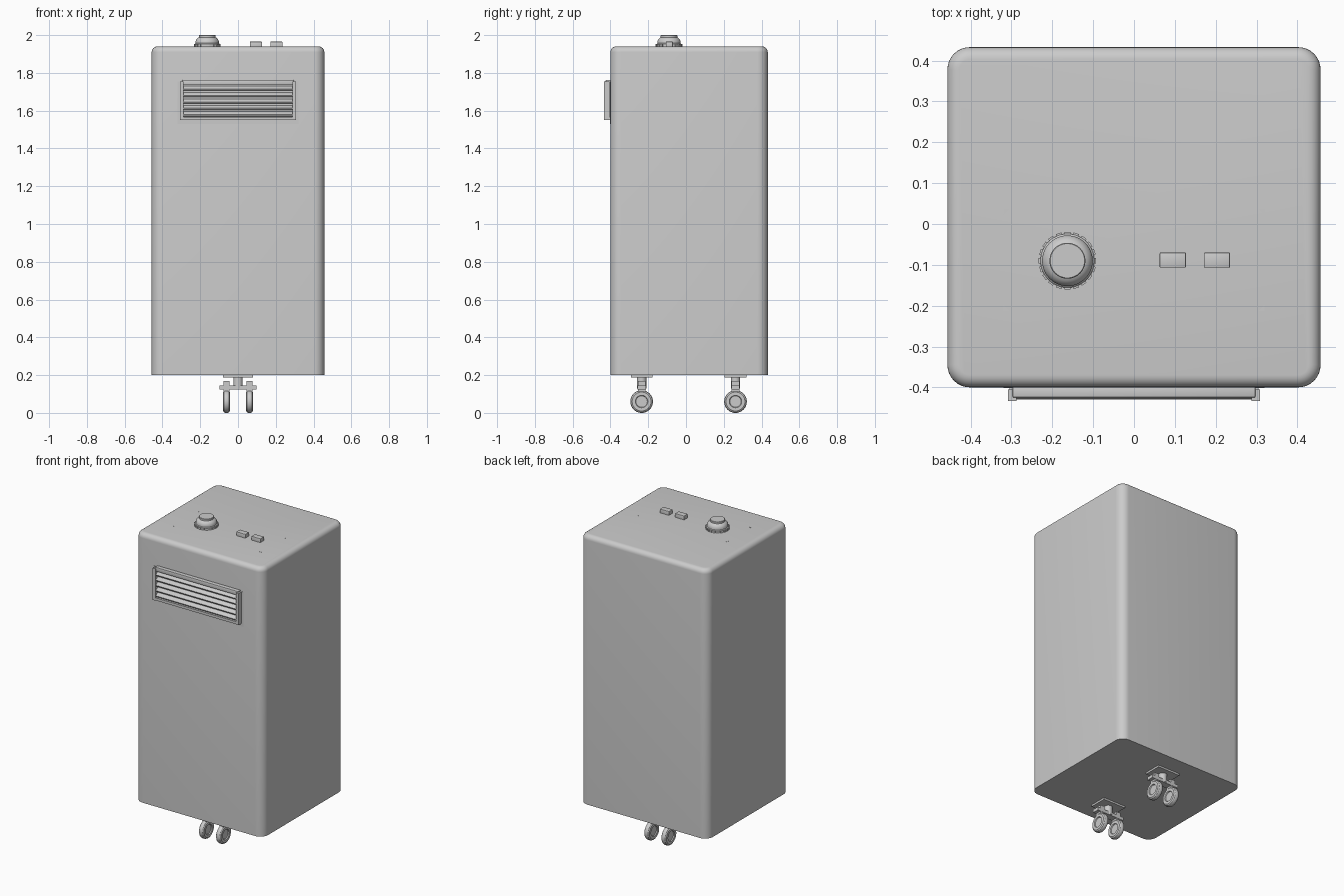
import bpy, bmesh, math
from mathutils import Matrix, Vector

if "Cube" in bpy.data.objects:
    bpy.data.objects.remove(bpy.data.objects["Cube"])


def finish(bm, name, smooth=30):
    bmesh.ops.recalc_face_normals(bm, faces=bm.faces[:])
    me = bpy.data.meshes.new(name)
    bm.to_mesh(me)
    bm.free()
    me.shade_smooth()
    me.set_sharp_from_angle(angle=math.radians(smooth))
    ob = bpy.data.objects.new(name, me)
    bpy.context.collection.objects.link(ob)
    return ob


def new_box(x0, x1, y0, y1, z0, z1):
    bm = bmesh.new()
    size = Matrix.Diagonal((x1 - x0, y1 - y0, z1 - z0, 1))
    mid = Matrix.Translation(((x0 + x1) / 2, (y0 + y1) / 2, (z0 + z1) / 2))
    bmesh.ops.create_cube(bm, size=1, matrix=mid @ size)
    return bm


def box(name, x0, x1, y0, y1, z0, z1, bevel=0):
    bm = new_box(x0, x1, y0, y1, z0, z1)
    if bevel:
        bmesh.ops.bevel(bm, geom=bm.edges[:], offset=bevel, segments=2, profile=0.5, affect='EDGES')
    return finish(bm, name)


def lathe(name, profile, matrix, steps=40):
    """Spin (radius, height) points about z; the ends are capped."""
    bm = bmesh.new()
    rings = []
    for r, h in profile:
        rings.append([bm.verts.new(matrix @ Vector((r * math.cos(a), r * math.sin(a), h)))
                      for a in (2 * math.pi * i / steps for i in range(steps))])
    for a, b in zip(rings, rings[1:]):
        for i in range(steps):
            j = (i + 1) % steps
            bm.faces.new((a[i], a[j], b[j], b[i]))
    bm.faces.new(rings[0])
    bm.faces.new(rings[-1])
    return finish(bm, name)


# Cabinet: wide vertical corners, smaller rounding on top, sharp bottom
TOP = 1.94
bm = new_box(-0.457, 0.457, -0.40, 0.433, 0.2, TOP)
upright = [e for e in bm.edges if abs(e.verts[0].co.z - e.verts[1].co.z) > 1]
bmesh.ops.bevel(bm, geom=upright, offset=0.055, segments=8, profile=0.5, affect='EDGES')
rim = [e for e in bm.edges if all(abs(v.co.z - TOP) < 1e-4 for v in e.verts)]
bmesh.ops.bevel(bm, geom=rim, offset=0.03, segments=6, profile=0.5, affect='EDGES')
finish(bm, "cabinet", 40)

# Vent: flush surround, back panel, rails, side posts, slats
box("vent_surround", -0.32, 0.32, -0.402, -0.39, 1.53, 1.755)
box("vent_back", -0.297, 0.297, -0.408, -0.395, 1.55, 1.75)
box("vent_top_rail", -0.297, 0.297, -0.425, -0.395, 1.735, 1.762, 0.003)
box("vent_bottom_rail", -0.305, 0.305, -0.43, -0.40, 1.55, 1.567)
for s, side in ((-1, "left"), (1, "right")):
    a, b = sorted((s * 0.288, s * 0.308))
    box(f"vent_post_{side}", a, b, -0.433, -0.405, 1.55, 1.755)
for i in range(5):
    slat = box(f"vent_slat_{i + 1}", -0.29, 0.29, -0.015, 0.015, -0.006, 0.006, 0.002)
    slat.location = (0, -0.414, 1.583 + i * 0.034)
    slat.rotation_euler.x = math.radians(35)

# Control knob with a toothed collar
KX, KY = -0.163, -0.09
at = Matrix.Translation((KX, KY, 0))
lathe("knob", [(0.062, 1.93), (0.062, 1.966), (0.058, 1.976), (0.05, 1.985),
               (0.044, 1.988), (0.044, 1.998), (0.042, 2.0)], at, 48)
lathe("knob_collar", [(0.066, 1.93), (0.066, 1.953), (0.062, 1.957)], at, 48)
bm = bmesh.new()
for i in range(20):
    turn = at @ Matrix.Rotation(i * math.pi / 10, 4, 'Z') @ Matrix.Translation((0.064, 0, 1.945))
    bmesh.ops.create_cube(bm, size=1, matrix=turn @ Matrix.Diagonal((0.013, 0.014, 0.016, 1)))
finish(bm, "knob_teeth")

# Push buttons
for i, x in enumerate((0.095, 0.203)):
    box(f"button_{i + 1}", x - 0.032, x + 0.032, -0.107, -0.07, 1.93, 1.965, 0.002)

# Small corner marks of the control panel
for sx in (-1, 1):
    for sy in (-1, 1):
        bm = bmesh.new()
        x, y = sx * 0.32, -0.088 + sy * 0.125
        pts = [(x, y), (x - sx * 0.016, y), (x - sx * 0.01, y - sy * 0.005),
               (x - sx * 0.005, y - sy * 0.01), (x, y - sy * 0.016)]
        face = bm.faces.new([bm.verts.new((px, py, TOP - 0.002)) for px, py in pts])
        ext = bmesh.ops.extrude_face_region(bm, geom=[face])
        bmesh.ops.translate(bm, vec=(0, 0, 0.003),
                            verts=[v for v in ext["geom"] if isinstance(v, bmesh.types.BMVert)])
        finish(bm, f"panel_corner_{sx}_{sy}")

# Twin-wheel casters, front and back
WHEEL = [(0.012, -0.012), (0.03, -0.012), (0.033, -0.018), (0.05, -0.018), (0.057, -0.013),
         (0.06, -0.005), (0.06, 0.005), (0.057, 0.013), (0.05, 0.018), (0.033, 0.018),
         (0.03, 0.012), (0.012, 0.012)]
for label, y in (("front", -0.235), ("back", 0.262)):
    box(f"caster_plate_{label}", -0.08, 0.08, y - 0.057, y + 0.057, 0.188, 0.203)
    lathe(f"caster_stem_{label}", [(0.025, 0.13), (0.025, 0.19)], Matrix.Translation((0, y, 0)), 24)
    box(f"caster_bar_{label}", -0.098, 0.098, y - 0.022, y + 0.022, 0.125, 0.146)
    for s, side in ((-1, "left"), (1, "right")):
        x = s * 0.061
        box(f"caster_block_{label}_{side}", x - 0.015, x + 0.015, y - 0.02, y + 0.02, 0.11, 0.168)
        lathe(f"wheel_{label}_{side}", WHEEL,
              Matrix.Translation((x, y, 0.06)) @ Matrix.Rotation(math.pi / 2, 4, 'Y'))
